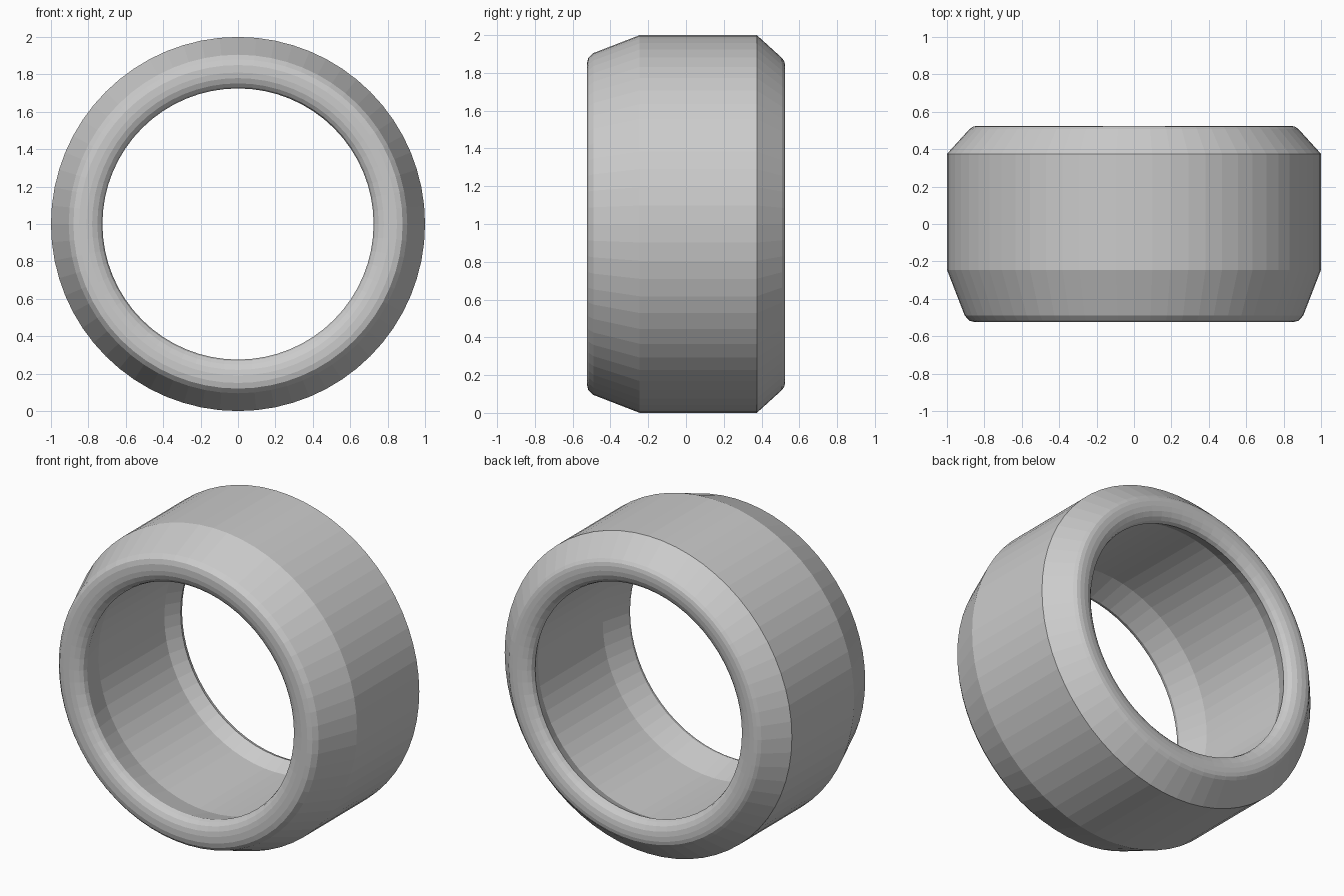
import bpy, bmesh, math
from mathutils import Matrix

cube = bpy.data.objects.get("Cube")
if cube:
    bpy.data.objects.remove(cube, do_unlink=True)

SEGMENTS = 64

# Rubber colour
grey = bpy.data.materials.new("plain_grey")
grey.use_nodes = True
colour = (0.6, 0.6, 0.6, 1)
grey.diffuse_color = colour
grey.node_tree.nodes["Principled BSDF"].inputs["Base Color"].default_value = colour

# Closed cross-section as (y, radius): tread, shoulders, rounded lips, hollow inside
tread = [(-0.245, 1.0), (0.375, 1.0)]
back_lip = [(0.507, 0.88), (0.52, 0.862), (0.525, 0.84), (0.525, 0.81),
            (0.52, 0.78), (0.507, 0.752), (0.49, 0.733), (0.465, 0.725)]
inner_wall = [(0.37, 0.772), (-0.28, 0.776)]
front_lip = [(-0.465, 0.725), (-0.49, 0.733), (-0.507, 0.752), (-0.52, 0.78),
             (-0.525, 0.81), (-0.525, 0.85), (-0.517, 0.88), (-0.49, 0.905)]
profile = tread + back_lip + inner_wall + front_lip

# Revolve the section about the wheel axis
bm = bmesh.new()
verts = [bm.verts.new((0, y, r)) for y, r in profile]
edges = [bm.edges.new((a, b)) for a, b in zip(verts, verts[1:] + verts[:1])]
bmesh.ops.spin(bm, geom=verts + edges, cent=(0, 0, 0), axis=(0, 1, 0),
               angle=math.tau, steps=SEGMENTS, use_merge=True)
bmesh.ops.remove_doubles(bm, verts=bm.verts, dist=0.0001)
bmesh.ops.recalc_face_normals(bm, faces=bm.faces)
bmesh.ops.transform(bm, matrix=Matrix.Translation((0, 0, 1)), verts=bm.verts)

mesh = bpy.data.meshes.new("tyre")
bm.to_mesh(mesh)
bm.free()
mesh.materials.append(grey)
tyre = bpy.data.objects.new("tyre", mesh)
bpy.context.collection.objects.link(tyre)
